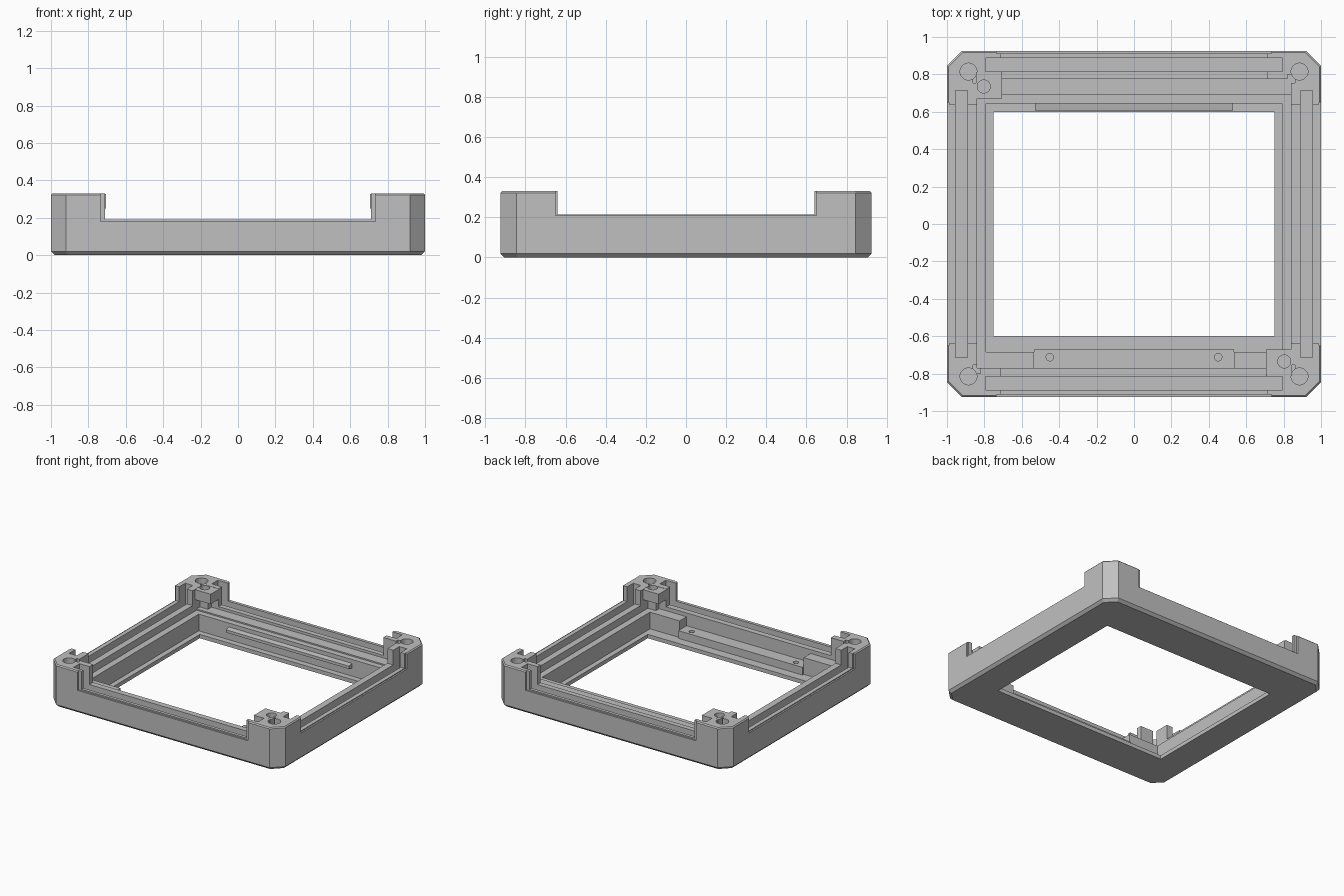
import bpy, bmesh
from mathutils import Matrix, Vector

if "Cube" in bpy.data.objects:
    bpy.data.objects.remove(bpy.data.objects["Cube"])

grey = bpy.data.materials.new("plain_grey")
grey.use_nodes = True
COLOUR = (0.53, 0.53, 0.53, 1)
grey.diffuse_color = COLOUR
grey.node_tree.nodes["Principled BSDF"].inputs["Base Color"].default_value = COLOUR


def make_object(name, bm):
    bmesh.ops.recalc_face_normals(bm, faces=bm.faces)
    mesh = bpy.data.meshes.new(name)
    bm.to_mesh(mesh)
    bm.free()
    mesh.materials.append(grey)
    obj = bpy.data.objects.new(name, mesh)
    bpy.context.collection.objects.link(obj)
    return obj


def box(name, x0, x1, y0, y1, z0, z1):
    bm = bmesh.new()
    size = Matrix.Diagonal((x1 - x0, y1 - y0, z1 - z0, 1))
    middle = Vector((x0 + x1, y0 + y1, z0 + z1)) / 2
    bmesh.ops.create_cube(bm, size=1, matrix=Matrix.Translation(middle) @ size)
    return make_object(name, bm)


def cylinder(name, x, y, radius, z0, z1):
    bm = bmesh.new()
    bmesh.ops.create_cone(bm, cap_ends=True, segments=32, radius1=radius, radius2=radius,
                          depth=z1 - z0, matrix=Matrix.Translation((x, y, (z0 + z1) / 2)))
    return make_object(name, bm)


def cut(target, cutter):
    cutter.hide_render = True
    mod = target.modifiers.new("cut", "BOOLEAN")
    mod.operation = "DIFFERENCE"
    mod.solver = "EXACT"
    mod.object = cutter
    bpy.context.view_layer.objects.active = target
    bpy.ops.object.modifier_apply(modifier=mod.name)
    bpy.data.objects.remove(cutter)


def cut_box(target, *bounds):
    cut(target, box("cutter", *bounds))


def octagon_body(name, half_x, half_y, corner, levels):
    """Stack of clipped-corner rings; each level is (height, inset)."""
    bm = bmesh.new()
    rings = []
    for z, inset in levels:
        x, y, c = half_x - inset, half_y - inset, corner - inset * 0.59
        ring = []
        for sx, sy in ((1, 1), (-1, 1), (-1, -1), (1, -1)):
            pair = [(sx * x, sy * (y - c), z), (sx * (x - c), sy * y, z)]
            ring += pair if sx == sy else pair[::-1]
        rings.append([bm.verts.new(p) for p in ring])
    for low, high in zip(rings, rings[1:]):
        for i in range(8):
            j = (i + 1) % 8
            bm.faces.new((low[i], low[j], high[j], high[i]))
    bm.faces.new(rings[0])
    bm.faces.new(rings[-1])
    return make_object(name, bm)


# Frame body with clipped corners and bevelled rims
TOP = 0.33
UP = 0.5
frame = octagon_body("frame", 1, 0.925, 0.08,
                     [(0, 0.02), (0.02, 0), (TOP - 0.008, 0), (TOP, 0.008)])

# Window opening, inner pocket and stepped ledges
cut_box(frame, -0.75, 0.75, -0.6, 0.6, -0.1, UP)
cut_box(frame, -0.79, 0.79, -0.685, 0.645, 0.03, UP)
cut_box(frame, -0.84, 0.84, -0.77, 0.69, 0.16, UP)
cut_box(frame, -0.84, 0.84, 0.6, 0.775, 0.17, UP)

# Low front and back walls, with a rebated outer edge and a panel groove
for s in (-1, 1):
    def across(x, near, far, z):
        y0, y1 = sorted((s * near, s * far))
        cut_box(frame, -x, x, y0, y1, z, UP)
    across(0.71, 0.7, 1.1, 0.19)
    across(0.735, 0.912, 1.1, 0.18)
    across(0.795, 0.815, 0.888, 0.12)

# Low side walls, treated the same way
for s in (-1, 1):
    def along(y, near, far, z):
        x0, x1 = sorted((s * near, s * far))
        cut_box(frame, x0, x1, -y, y, z, UP)
    along(0.64, 0.75, 1.1, 0.215)
    along(0.65, 0.988, 1.1, 0.208)
    along(0.715, 0.89, 0.955, 0.12)

# Corner reliefs and screw holes
for sx in (-1, 1):
    for sy in (-1, 1):
        x0, x1 = sorted((sx * 0.82, sx * 0.86))
        y0, y1 = sorted((sy * 0.755, sy * 0.8))
        cut_box(frame, x0, x1, y0, y1, 0.17, UP)
        cut(frame, cylinder("cutter", sx * 0.885, sy * 0.815, 0.045, 0.14, UP))

# Front shelf with two small screw holes
cut_box(frame, -0.535, 0.535, -0.77, -0.6, 0.09, UP)
for s in (-1, 1):
    cut(frame, cylinder("cutter", s * 0.45, -0.712, 0.02, 0.04, UP))
shelf = box("front_shelf_lip", -0.535, 0.535, -0.686, -0.67, 0.025, 0.09)

# Overhanging screw tabs on two opposite corners
for name, s in (("back_left_side_tab", -1), ("front_right_side_tab", 1)):
    x0, x1 = sorted((s * 0.705, s * 0.845))
    y0, y1 = sorted((-s * 0.67, -s * 0.812))
    tab = box(name, x0, x1, y0, y1, 0.25, TOP - 0.002)
    cut(tab, cylinder("cutter", s * 0.803, -s * 0.735, 0.035, 0.27, UP))
    x0, x1 = sorted((s * 0.77, s * 0.845))
    y0, y1 = sorted((-s * 0.73, -s * 0.78))
    box(name + "_support", x0, x1, y0, y1, 0.155, 0.255)

# Wedge-shaped retaining rib on the inside of the back wall
rib = box("back_rib", -0.53, 0.53, 0.608, 0.65, 0.09, 0.13)
for v in rib.data.vertices:
    if v.co.y < 0.63:
        v.co.z = 0.1 if v.co.z < 0.11 else 0.122
